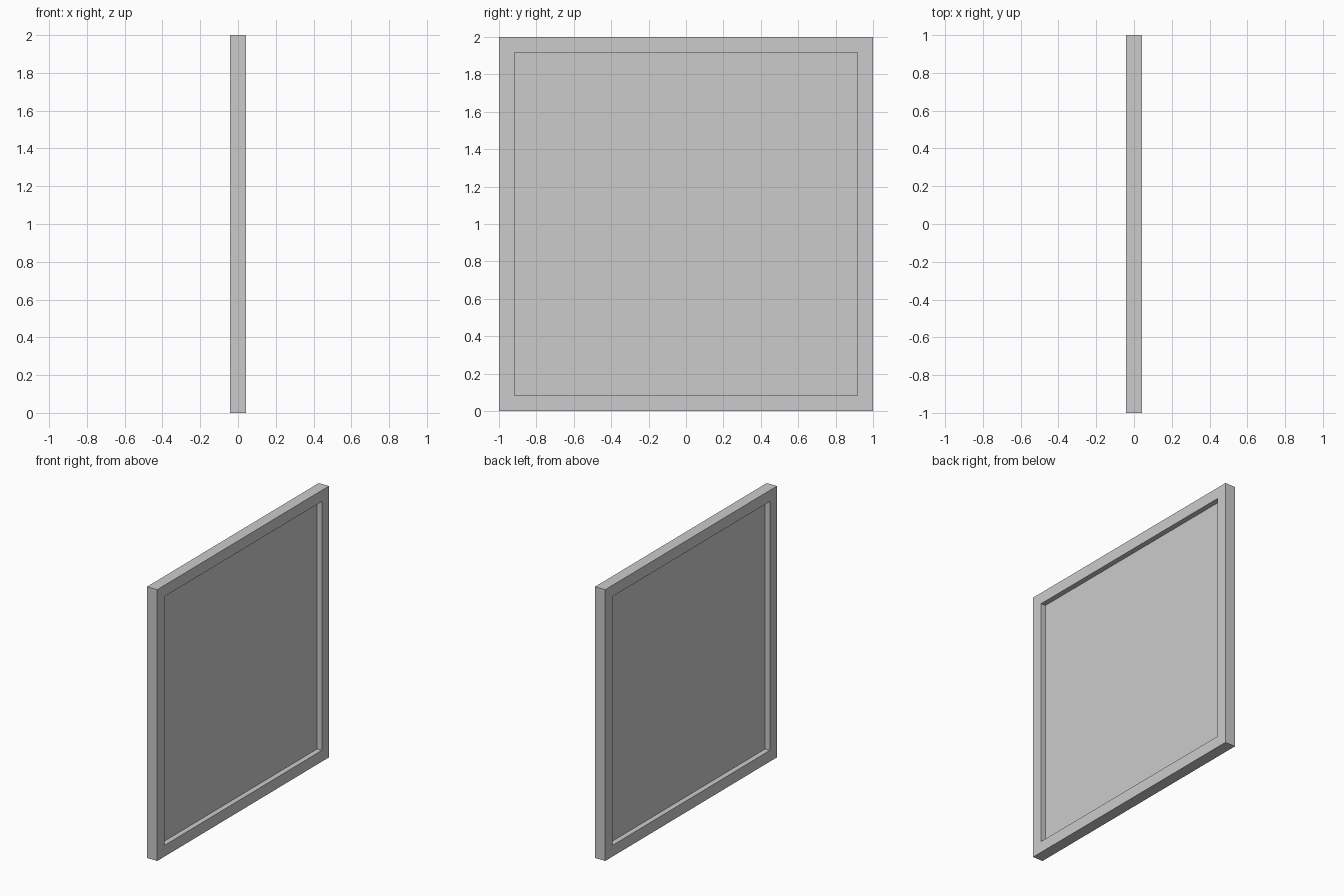
import bpy, bmesh

if "Cube" in bpy.data.objects:
    bpy.data.objects.remove(bpy.data.objects["Cube"])

HALF = 1.0        # half of the outer side
BAR = 0.083       # square section of the frame bars
PANE = 0.006      # thickness of the recessed pane


def make_object(name, bm):
    bmesh.ops.recalc_face_normals(bm, faces=bm.faces)
    mesh = bpy.data.meshes.new(name)
    bm.to_mesh(mesh)
    bm.free()
    obj = bpy.data.objects.new(name, mesh)
    bpy.context.collection.objects.link(obj)
    return obj


def square_ring(bm, half, x):
    corners = [(-1, -1), (1, -1), (1, 1), (-1, 1)]
    return [bm.verts.new((x, half * y, HALF + half * z)) for y, z in corners]


# Frame: a square section swept around the four mitred corners
bm = bmesh.new()
inner, d = HALF - BAR, BAR / 2
rings = [square_ring(bm, h, x) for h, x in
         ((HALF, -d), (HALF, d), (inner, d), (inner, -d))]
for i in range(4):
    a, b = rings[i], rings[(i + 1) % 4]
    for j in range(4):
        k = (j + 1) % 4
        bm.faces.new((a[j], a[k], b[k], b[j]))
make_object("frame", bm)

# Pane: thin sheet in the middle of the frame, recessed on both sides
bm = bmesh.new()
bmesh.ops.create_cube(bm, size=1)
bmesh.ops.scale(bm, vec=(PANE, 2 * inner, 2 * inner), verts=bm.verts)
bmesh.ops.translate(bm, vec=(0, 0, HALF), verts=bm.verts)
make_object("pane", bm)
